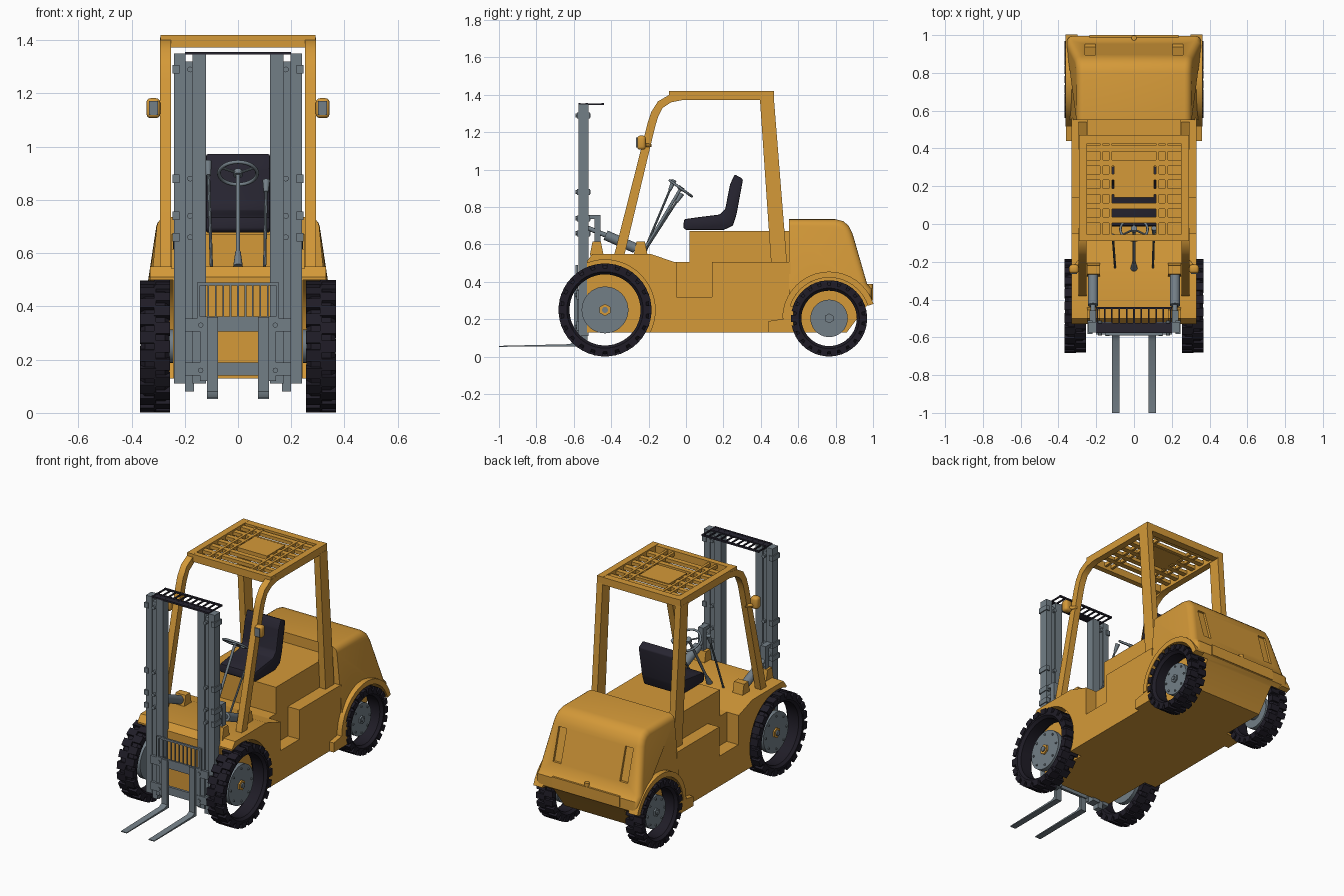
import bpy, bmesh
from math import pi, sin, cos, radians
from mathutils import Vector, Matrix

cube = bpy.data.objects.get("Cube")
if cube:
    bpy.data.objects.remove(cube)


def material(name, rgb):
    m = bpy.data.materials.new(name)
    m.use_nodes = True
    m.diffuse_color = (*rgb, 1)
    m.node_tree.nodes["Principled BSDF"].inputs["Base Color"].default_value = (*rgb, 1)
    return m


YELLOW = material("amber paint", (0.66, 0.32, 0.04))
GREY = material("steel grey", (0.17, 0.21, 0.24))
SEAT = material("seat black", (0.02, 0.018, 0.03))
RUBBER = material("tyre rubber", (0.014, 0.012, 0.02))


def finish(bm, name, mat):
    bmesh.ops.recalc_face_normals(bm, faces=bm.faces)
    mesh = bpy.data.meshes.new(name)
    bm.to_mesh(mesh)
    bm.free()
    mesh.materials.append(mat)
    mesh.shade_smooth()
    mesh.set_sharp_from_angle(angle=radians(35))
    ob = bpy.data.objects.new(name, mesh)
    bpy.context.collection.objects.link(ob)
    return ob


def add_box(bm, x, y, z, matrix=Matrix()):
    size = Vector((x[1] - x[0], y[1] - y[0], z[1] - z[0]))
    mid = Vector((sum(x), sum(y), sum(z))) / 2
    bmesh.ops.create_cube(bm, size=1, matrix=matrix @ Matrix.Translation(mid) @ Matrix.Diagonal((*size, 1)))


def add_rod(bm, a, b, r, r2=None, n=16):
    a, b = Vector(a), Vector(b)
    turn = (b - a).to_track_quat('Z', 'Y').to_matrix().to_4x4()
    bmesh.ops.create_cone(bm, cap_ends=True, segments=n, radius1=r, radius2=r if r2 is None else r2,
                          depth=(b - a).length, matrix=Matrix.Translation((a + b) / 2) @ turn)


def add_profile(bm, pts, x0, x1):
    # Extrude a (y, z) outline across x
    face = bm.faces.new([bm.verts.new((x0, y, z)) for y, z in pts])
    new = bmesh.ops.extrude_face_region(bm, geom=[face])["geom"]
    bmesh.ops.translate(bm, vec=(x1 - x0, 0, 0), verts=[v for v in new if isinstance(v, bmesh.types.BMVert)])


def box(name, mat, x, y, z):
    bm = bmesh.new()
    add_box(bm, x, y, z)
    return finish(bm, name, mat)


def rod(name, mat, a, b, r, r2=None, n=16):
    bm = bmesh.new()
    add_rod(bm, a, b, r, r2, n)
    return finish(bm, name, mat)


def profile(name, mat, pts, x0, x1, bevel=0):
    bm = bmesh.new()
    add_profile(bm, pts, x0, x1)
    if bevel:
        bmesh.ops.bevel(bm, geom=bm.edges[:], offset=bevel, segments=2, affect='EDGES', profile=0.5)
    return finish(bm, name, mat)


def span(s, a, b):
    # Mirrored x range for side s
    return tuple(sorted((s * a, s * b)))


def cut(ob, cutters):
    for c in cutters:
        mod = ob.modifiers.new("cut", 'BOOLEAN')
        mod.object, mod.solver = c, 'EXACT'
        c.hide_render = True
    bpy.context.view_layer.update()
    mesh = bpy.data.meshes.new_from_object(ob.evaluated_get(bpy.context.evaluated_depsgraph_get()))
    ob.modifiers.clear()
    ob.data = mesh
    mesh.set_sharp_from_angle(angle=radians(35))
    for c in cutters:
        bpy.data.objects.remove(c)


SIDES = ((1, "left"), (-1, "right"))
WHEELS = (("front", -0.433, 0.25, 0.19, 0.125), ("rear", 0.765, 0.205, 0.148, 0.1))

# Chassis with wheel wells and step notches
chassis = profile("chassis", YELLOW, [(-0.53, 0.13), (-0.53, 0.51), (-0.50, 0.55), (-0.19, 0.55), (-0.06, 0.505),
                                      (0.56, 0.505), (0.56, 0.13)], -0.33, 0.33)
cutters = []
for s, side in SIDES:
    cutters.append(rod("well", YELLOW, (s * 0.245, -0.433, 0.25), (s * 0.5, -0.433, 0.25), 0.268, n=48))
    cutters.append(box("notch", YELLOW, span(s, 0.25, 0.4), (-0.05, 0.14), (0.32, 0.6)))
cut(chassis, cutters)

# Rear counterweight hood: tapered, rounded at sides and back
bm = bmesh.new()
add_profile(bm, [(0.55, 0.13), (0.55, 0.735), (0.80, 0.735), (0.84, 0.725), (0.87, 0.70), (0.89, 0.66),
                 (0.968, 0.39), (0.995, 0.36), (0.995, 0.295), (0.965, 0.27), (0.86, 0.13)], -0.36, 0.36)
for v in bm.verts:
    v.co.x *= 1 - 0.42 * max(0, v.co.z - 0.35)
rim = [e for e in bm.edges if abs(e.verts[0].co.x - e.verts[1].co.x) < 0.1
       and min(v.co.z for v in e.verts) > 0.25 and sum(v.co.y for v in e.verts) / 2 > 0.56]
bmesh.ops.bevel(bm, geom=rim, offset=0.035, segments=4, affect='EDGES', profile=0.5, clamp_overlap=True)
hood = finish(bm, "counterweight_hood", YELLOW)
cutters = []
for s, side in SIDES:
    cutters.append(rod("well", YELLOW, (s * 0.245, 0.765, 0.205), (s * 0.5, 0.765, 0.205), 0.218, n=48))
    cutters.append(profile("slot", YELLOW, [(0.882, 0.64), (0.938, 0.44), (1.1, 0.44), (1.1, 0.64)],
                           s * 0.205, s * 0.26))
cut(hood, cutters)
box("rear_bumper_plate", YELLOW, (-0.235, 0.235), (0.97, 1.0), (0.30, 0.368))
rod("tow_pin", YELLOW, (0, 0.985, 0.34), (0, 0.985, 0.39), 0.014)

# Seat platform and seat
box("seat_platform", YELLOW, (-0.25, 0.25), (0.02, 0.56), (0.49, 0.672))
profile("seat", SEAT, [(-0.015, 0.69), (0.0, 0.677), (0.20, 0.677), (0.25, 0.70), (0.27, 0.76), (0.305, 0.95),
                       (0.26, 0.975), (0.235, 0.92), (0.21, 0.79), (0.18, 0.76), (0.06, 0.745), (-0.01, 0.735)],
        -0.12, 0.12, 0.007)

for s, side in SIDES:
    # Rear arch lip and sill
    bm = bmesh.new()
    arc = [(0.765 + r * cos(a), 0.205 + r * sin(a)) for r, order in ((0.25, 1), (0.218, -1))
           for a in [pi * (0.1 + i / 20) for i in range(19)][::order]]
    add_profile(bm, arc, s * 0.30, s * 0.363)
    finish(bm, side + "_rear_arch", YELLOW)
    profile(side + "_sill", YELLOW, [(0.44, 0.13), (0.44, 0.19), (0.535, 0.205), (0.55, 0.27), (0.575, 0.27),
                                     (0.575, 0.13)], s * 0.30, s * 0.36)

    # Overhead guard posts
    profile(side + "_front_post", YELLOW, [(-0.385, 0.54), (-0.205, 1.25), (-0.185, 1.31), (-0.15, 1.365),
                                           (-0.09, 1.40), (-0.02, 1.41), (-0.02, 1.372), (-0.08, 1.36),
                                           (-0.125, 1.33), (-0.15, 1.28), (-0.165, 1.23), (-0.33, 0.54)],
            s * 0.252, s * 0.293)
    profile(side + "_rear_post", YELLOW, [(0.395, 1.38), (0.47, 1.38), (0.54, 0.5), (0.455, 0.5)],
            s * 0.252, s * 0.293)

    # Work lamp with grey lens on the post
    bm = bmesh.new()
    add_box(bm, span(s, 0.292, 0.344), (-0.262, -0.215), (1.107, 1.182))
    bmesh.ops.bevel(bm, geom=bm.edges[:], offset=0.016, segments=3, affect='EDGES', profile=0.5)
    finish(bm, side + "_lamp", YELLOW)
    box(side + "_lamp_lens", GREY, span(s, 0.301, 0.335), (-0.266, -0.258), (1.118, 1.171))
    rod(side + "_lamp_arm", YELLOW, (s * 0.318, -0.23, 1.13), (s * 0.28, -0.19, 1.13), 0.01)

    # Mast: outer rail, web, inner rail and bolts
    bm = bmesh.new()
    add_box(bm, span(s, 0.198, 0.24), (-0.575, -0.52), (0.11, 1.35))
    add_box(bm, span(s, 0.165, 0.2), (-0.568, -0.527), (0.08, 1.32))
    add_box(bm, span(s, 0.12, 0.17), (-0.575, -0.52), (0.11, 1.35))
    for z in (0.66, 0.74, 0.88, 1.29):
        add_rod(bm, (s * 0.18, -0.59, z), (s * 0.18, -0.51, z), 0.011, n=8)
        add_box(bm, span(s, 0.22, 0.246), (-0.583, -0.512), (z - 0.016, z + 0.016))
    finish(bm, side + "_mast", GREY)

    # Tilt cylinder with its brackets
    bm = bmesh.new()
    add_rod(bm, (s * 0.217, -0.27, 0.58), (s * 0.217, -0.43, 0.65), 0.027)
    add_rod(bm, (s * 0.217, -0.43, 0.65), (s * 0.217, -0.53, 0.69), 0.013)
    add_box(bm, span(s, 0.2, 0.235), (-0.49, -0.457), (0.61, 0.75))
    add_box(bm, span(s, 0.2, 0.235), (-0.53, -0.457), (0.735, 0.757))
    finish(bm, side + "_tilt_cylinder", GREY)
    for label, y0, y1 in (("front", -0.515, -0.44), ("rear", -0.28, -0.205)):
        profile(side + "_" + label + "_tilt_mount", YELLOW, [(y0, 0.54), (y0 + 0.015, 0.615), (y1 - 0.015, 0.615),
                                                             (y1, 0.54)], s * 0.18, s * 0.25)

    # Fork
    profile(side + "_fork", GREY, [(-0.578, 0.36), (-0.578, 0.055), (-1.0, 0.053), (-1.0, 0.058), (-0.62, 0.067),
                                   (-0.598, 0.08), (-0.598, 0.36)], s * 0.076, s * 0.116)

    # Control lever
    top = (s * 0.112, -0.07, 0.93) if s < 0 else (0.106, -0.03, 0.86)
    foot = (s * 0.1, -0.23, 0.55)
    rod(side + "_lever", GREY, foot, top, 0.006, n=8)
    tip = Vector(top) - Vector(foot)
    rod(side + "_lever_grip", GREY, Vector(top) - tip * 0.1, Vector(top) + tip * 0.04, 0.009, 0.014, 12)

    # Wheels: tyre ring with lugs, bolted disc, hub
    for label, y, r, inner, disc in WHEELS:
        name = side + "_" + label
        centre = Vector((s * 0.312, y, r))
        bm = bmesh.new()
        w, t = 0.054, r - 0.013
        ring = [(-w * 0.7, inner), (-w, inner + 0.014), (-w, t - 0.015), (-w * 0.7, t), (w * 0.7, t),
                (w, t - 0.015), (w, inner + 0.014), (w * 0.7, inner)]
        vs = [bm.verts.new((x, 0, q)) for x, q in ring]
        es = [bm.edges.new((vs[i - 1], vs[i])) for i in range(len(vs))]
        bmesh.ops.spin(bm, geom=vs + es, cent=(0, 0, 0), axis=(1, 0, 0), angle=2 * pi, steps=48, use_merge=True)
        bmesh.ops.remove_doubles(bm, verts=bm.verts, dist=0.0005)
        for half in (-1, 1):
            for i in range(22):
                turn = Matrix.Rotation(2 * pi * (i + (half > 0) / 2) / 22, 4, 'X')
                add_box(bm, span(half, -0.004, 0.057), (-r * 0.09, r * 0.09), (r - 0.036, r - 0.002), turn)
        bmesh.ops.translate(bm, vec=centre, verts=bm.verts)
        finish(bm, name + "_tyre", RUBBER)
        bm = bmesh.new()
        out = Vector((s, 0, 0))
        add_rod(bm, centre - out * 0.02, centre + out * 0.012, disc, n=40)
        add_rod(bm, centre - out * 0.09, centre, disc * 0.5, n=24)
        for i in range(8):
            p = centre + Vector((0, cos(i * pi / 4), sin(i * pi / 4))) * disc * 0.82
            add_rod(bm, p, p + out * 0.018, 0.007, n=6)
        add_rod(bm, centre, centre + out * 0.03, disc * 0.13, n=12)
        finish(bm, name + "_disc", GREY)
        hub_mat = YELLOW if label == "front" else GREY
        rod(name + "_hub", hub_mat, centre, centre + out * 0.022, disc * 0.26, n=6)

# Overhead guard roof: frame, slats and centre plate
bm = bmesh.new()
for s in (-1, 1):
    add_box(bm, span(s, 0.25, 0.292), (-0.09, 0.47), (1.372, 1.42))
    for x in (0.125, 0.172):
        add_box(bm, span(s, x - 0.008, x + 0.008), (-0.08, 0.46), (1.39, 1.412))
for y0, y1 in ((-0.09, -0.055), (0.425, 0.47)):
    add_box(bm, (-0.27, 0.27), (y0, y1), (1.372, 1.419))
for i in range(6):
    y = 0.02 + i * 0.076
    add_box(bm, (-0.26, 0.26), (y - 0.016, y + 0.016), (1.388, 1.41))
add_box(bm, (-0.105, 0.105), (0.14, 0.32), (1.386, 1.415))
finish(bm, "guard_roof", YELLOW)

# Ladder grid on top of the mast
bm = bmesh.new()
for y in (-0.57, -0.53, -0.445):
    add_box(bm, (-0.2, 0.2), (y - 0.006, y + 0.006), (1.346, 1.356))
add_box(bm, (-0.2, 0.2), (-0.572, -0.528), (1.348, 1.354))
for i in range(11):
    x = -0.195 + i * 0.039
    add_box(bm, (x - 0.004, x + 0.004), (-0.57, -0.44), (1.347, 1.355))
finish(bm, "mast_top_grid", SEAT)

# Carriage: cross bars, end plates and load grille
bm = bmesh.new()
for z0, z1 in ((0.305, 0.355), (0.14, 0.19)):
    add_box(bm, (-0.2, 0.2), (-0.586, -0.57), (z0, z1))
for s in (-1, 1):
    add_box(bm, span(s, 0.115, 0.142), (-0.583, -0.56), (0.12, 0.36))
    add_box(bm, span(s, 0.142, 0.154), (-0.59, -0.578), (0.35, 0.49))
    for z in (0.16, 0.33):
        add_rod(bm, (s * 0.14, -0.592, z), (s * 0.14, -0.57, z), 0.01, n=8)
for z in (0.356, 0.484):
    add_box(bm, (-0.154, 0.154), (-0.59, -0.578), (z - 0.006, z + 0.006))
for i in range(9):
    x = -0.112 + i * 0.028
    add_box(bm, (x - 0.003, x + 0.003), (-0.588, -0.58), (0.355, 0.485))
finish(bm, "carriage", GREY)

# Steering column and wheel
foot, top = Vector((0, -0.235, 0.55)), Vector((0, -0.028, 0.9))
rod("steering_column", GREY, foot, top, 0.008)
rod("steering_column_boot", GREY, foot, foot + (top - foot) * 0.16, 0.018, 0.01)
turn = Matrix.Rotation(radians(-36), 4, 'X')
bpy.ops.mesh.primitive_torus_add(major_radius=0.072, minor_radius=0.007, major_segments=32, minor_segments=8,
                                 location=top, rotation=turn.to_euler())
rim = bpy.context.object
rim.name = "steering_wheel"
rim.data.materials.append(GREY)
rim.data.shade_smooth()
bm = bmesh.new()
for i in range(3):
    a = pi / 2 + i * 2 * pi / 3
    add_rod(bm, top, top + turn @ Vector((cos(a), sin(a), 0)) * 0.07, 0.005, n=8)
add_rod(bm, top - turn @ Vector((0, 0, 0.01)), top + turn @ Vector((0, 0, 0.01)), 0.017)
finish(bm, "steering_spokes", GREY)
